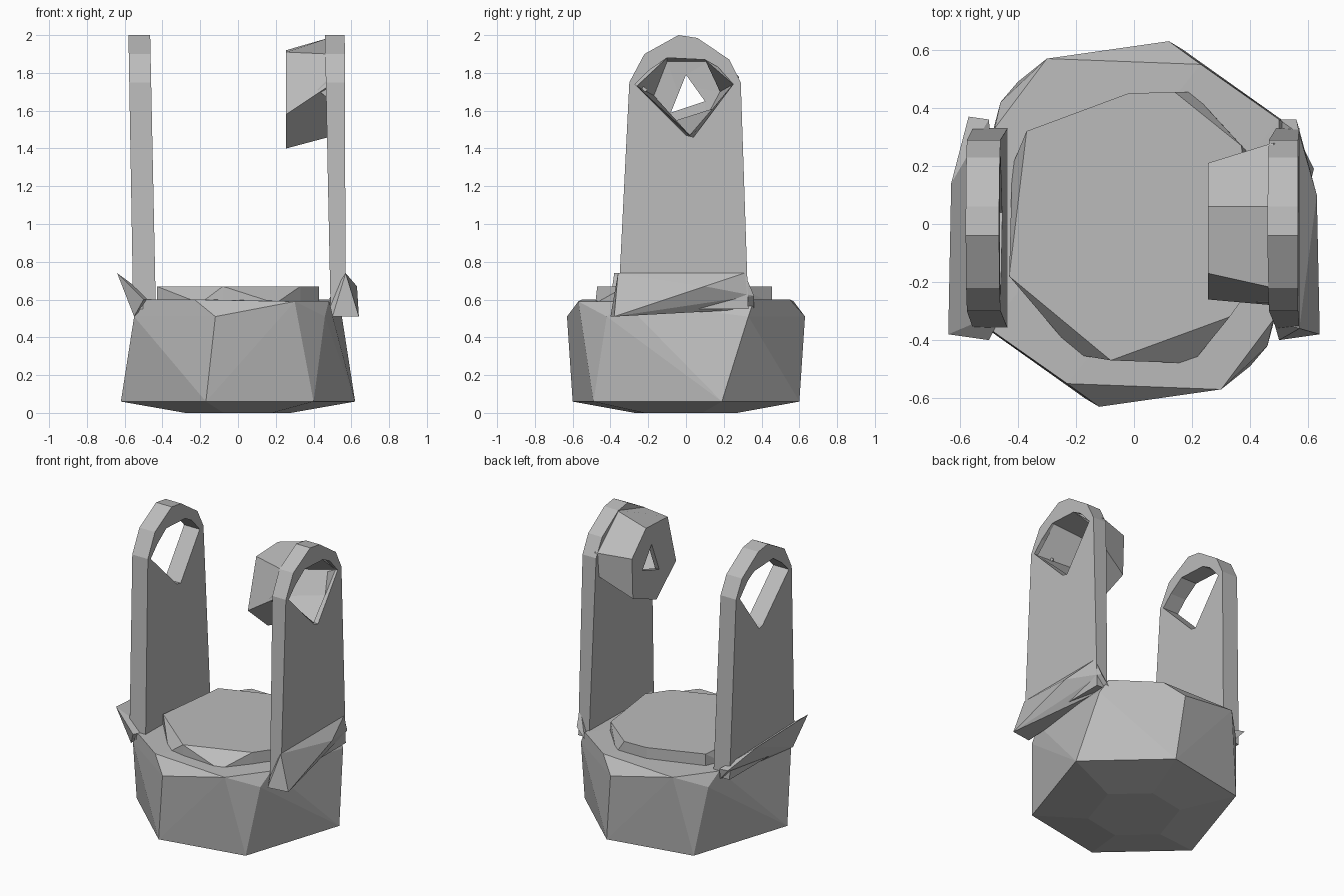
import bpy, bmesh

cube = bpy.data.objects.get("Cube")
if cube:
    bpy.data.objects.remove(cube, do_unlink=True)

GREY = (0.5, 0.5, 0.5, 1)
mat = bpy.data.materials.new("plain grey")
mat.use_nodes = True
mat.diffuse_color = GREY
mat.node_tree.nodes["Principled BSDF"].inputs["Base Color"].default_value = GREY


def finish(name, bm):
    bmesh.ops.recalc_face_normals(bm, faces=bm.faces)
    me = bpy.data.meshes.new(name)
    bm.to_mesh(me)
    bm.free()
    me.materials.append(mat)
    ob = bpy.data.objects.new(name, me)
    bpy.context.collection.objects.link(ob)


def hull(name, points):
    """Faceted convex block around a few corner points."""
    bm = bmesh.new()
    for p in points:
        bm.verts.new(p)
    res = bmesh.ops.convex_hull(bm, input=bm.verts[:])
    loose = {v for v in res["geom_interior"] if isinstance(v, bmesh.types.BMVert)}
    bmesh.ops.delete(bm, geom=list(loose), context="VERTS")
    bmesh.ops.dissolve_limit(bm, angle_limit=0.02, verts=bm.verts[:], edges=bm.edges[:])
    finish(name, bm)


def loft(name, rings, closed=False):
    """Skin rings with equal point counts; closed joins the last to the first."""
    bm = bmesh.new()
    loops = [[bm.verts.new(p) for p in ring] for ring in rings]
    pairs = list(zip(loops, loops[1:]))
    if closed:
        pairs.append((loops[-1], loops[0]))
    for a, b in pairs:
        for i in range(len(a)):
            j = (i + 1) % len(a)
            bm.faces.new((a[i], a[j], b[j], b[i]))
    finish(name, bm)


def both_ways(points):
    """Add the half-turn copy of each point about the vertical axis."""
    return points + [(-x, -y, z) for x, y, z in points]


def at_x(x, yz):
    return [(x, y, z) for y, z in yz]


# Six-sided twisted base with a shallow domed underside
foot = [(-0.17, -0.6), (0.4, -0.49), (0.62, 0.19)]
shoulder = [(-0.12, -0.63), (0.46, -0.42), (0.55, 0.33)]
rim = [(-0.23, -0.55, 0.6), (0.3, -0.57, 0.59), (0.48, -0.33, 0.59), (0.5, 0.36, 0.6)]
hull("base", both_ways(
    [(x * 0.45, y * 0.45, 0) for x, y in foot]
    + [(x, y, 0.06) for x, y in foot]
    + [(x, y, 0.51) for x, y in shoulder] + rim))

# Raised turntable plate
plate = [(-0.08, -0.47), (0.33, -0.32), (0.43, -0.18), (0.37, 0.27), (0.14, 0.455),
         (-0.02, 0.45), (-0.37, 0.32), (-0.43, -0.18)]
skirt = [(0.2, -0.48), (0.2, 0.455), (0.39, 0.25), (-0.42, 0.2), (-0.2, -0.45)]
hull("turntable", [(x, y, 0.67) for x, y in plate]
     + [(x, y, 0.58) for x, y in plate + skirt])

# Upright arms, each with an open eye at the top
outline = [(-0.36, 0.55), (0.33, 0.55), (0.29, 1.75), (0.23, 1.87),
           (0.06, 1.985), (-0.04, 2.0), (-0.22, 1.9), (-0.3, 1.75)]
eye = [(0.0, 1.47), (0.04, 1.46), (0.25, 1.74), (0.17, 1.83),
       (0.1, 1.87), (-0.1, 1.88), (-0.2, 1.81), (-0.27, 1.74)]


def arm(name, inner_low, inner_high, outer_low, outer_high):
    def side(low, high, yz):
        return [(low + (high - low) * (z - 0.55) / 1.45, y, z) for y, z in yz]
    loft(name, [side(outer_low, outer_high, outline), side(outer_low, outer_high, eye),
                side(inner_low, inner_high, eye), side(inner_low, inner_high, outline)],
         closed=True)


arm("right_arm", -0.435, -0.465, -0.555, -0.58)
arm("left_arm", 0.49, 0.46, 0.57, 0.565)

# Flared feet of the arms
hull("left_arm_foot", [
    (0.57, -0.36, 0.74), (0.57, 0.31, 0.74), (0.64, -0.38, 0.51), (0.63, 0.1, 0.67),
    (0.5, -0.4, 0.51), (0.5, 0.36, 0.55), (0.56, 0.36, 0.62), (0.48, -0.33, 0.6)])
hull("right_arm_foot", [
    (-0.64, -0.38, 0.74), (-0.63, 0.14, 0.72), (-0.57, 0.37, 0.63), (-0.55, -0.35, 0.51),
    (-0.5, -0.4, 0.6), (-0.5, 0.35, 0.55), (-0.45, -0.3, 0.6), (-0.5, 0.36, 0.62)])

# Hollow bearing cup pointing inward from the left arm
bore = [(-0.08, 1.59), (0.01, 1.62), (0.1, 1.65), (0.05, 1.72), (0, 1.79), (-0.04, 1.69)]
end = [(-0.26, 1.58), (-0.05, 1.4), (0.2, 1.5), (0.21, 1.77), (0.06, 1.92), (-0.17, 1.91)]
collar = [(-0.28, 1.73), (0.02, 1.46), (0.26, 1.62), (0.28, 1.78), (0.06, 1.985), (-0.22, 1.9)]
floor = [(-0.17, 1.68), (-0.08, 1.54), (0.1, 1.55), (0.18, 1.7), (0.12, 1.86), (-0.1, 1.86)]
mouth = [(-0.26, 1.73), (0.02, 1.47), (0.14, 1.61), (0.25, 1.74), (0.1, 1.87), (-0.1, 1.88)]
loft("bearing_cup", [at_x(0.48, collar), at_x(0.255, end), at_x(0.255, bore),
                     at_x(0.285, bore), at_x(0.29, floor), at_x(0.55, mouth)], closed=True)

# Small pin beside the cup
hull("pin", [(0.47, -0.27, 1.76), (0.47, -0.27, 1.67), (0.47, -0.2, 1.71), (0.42, -0.27, 1.71)])
